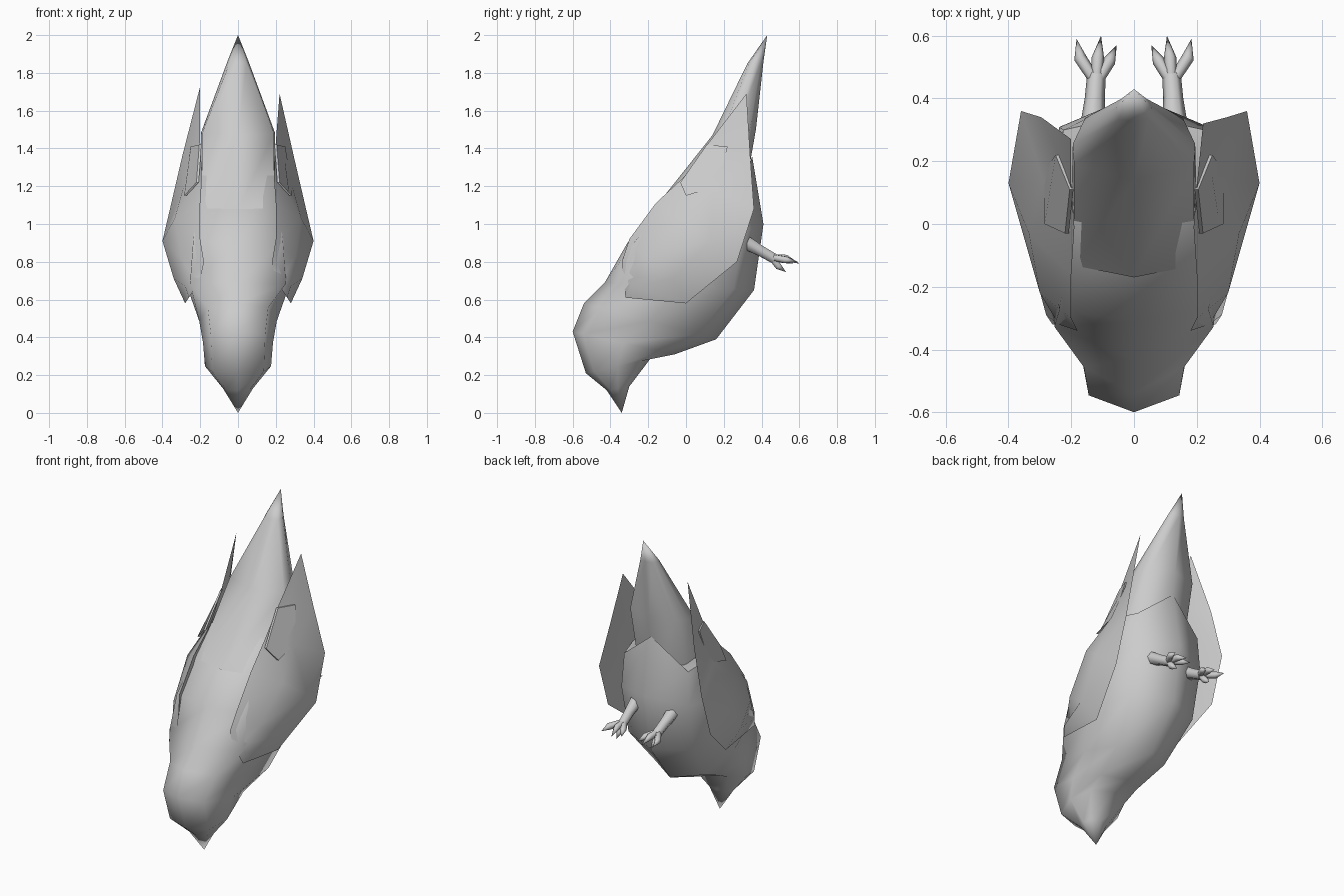
import bpy, bmesh, math
from mathutils import Vector

if "Cube" in bpy.data.objects:
    bpy.data.objects.remove(bpy.data.objects["Cube"])


def finish(name, bm, angle):
    bmesh.ops.recalc_face_normals(bm, faces=bm.faces)
    me = bpy.data.meshes.new(name)
    bm.to_mesh(me)
    bm.free()
    ob = bpy.data.objects.new(name, me)
    bpy.context.collection.objects.link(ob)
    bpy.ops.object.select_all(action='DESELECT')
    ob.select_set(True)
    bpy.context.view_layer.objects.active = ob
    bpy.ops.object.shade_smooth_by_angle(angle=math.radians(angle))
    return ob


def loft(name, rings, start=None, end=None, angle=75):
    """Skin closed rings; either end closes on a point or with a cap."""
    bm = bmesh.new()
    rows = [[bm.verts.new(p) for p in r] for r in rings]
    n = len(rows[0])
    for a, b in zip(rows, rows[1:]):
        for i in range(n):
            j = (i + 1) % n
            bm.faces.new((a[i], a[j], b[j], b[i]))
    for row, tip in ((rows[0], start), (rows[-1], end)):
        if tip is None:
            bm.faces.new(row)
        else:
            t = bm.verts.new(tip)
            for i in range(n):
                bm.faces.new((row[i], row[(i + 1) % n], t))
    return finish(name, bm, angle)


def section(dy, dz, vy, vz, w, drop=0, flat=.10, back=.78, belly=.72):
    """Eight-sided ring between a back point and a belly point."""
    prof = [(0, 0), (flat, back), (.5, 1), (.86, belly), (1, 0),
            (.86, -belly), (.5, -1), (flat, -back)]
    return [(w * k, dy + (vy - dy) * t, dz + (vz - dz) * t - drop * abs(k) * t)
            for t, k in prof]


def tube(name, pts, radii, sides=6):
    pts = [Vector(p) for p in pts]
    rings = []
    for i, r in enumerate(radii):
        d = pts[min(i + 1, len(pts) - 1)] - pts[max(i - 1, 0)]
        q = d.to_track_quat('Z', 'Y')
        rings.append([pts[i] + q @ Vector((r * math.cos(a), r * math.sin(a), 0))
                      for a in (math.tau * k / sides for k in range(sides))])
    return loft(name, rings, end=pts[-1] if len(pts) > len(radii) else None)


# Head, neck and body in one skin, hanging beak-down
loft("body", [
    section(-.42, .12, -.30, .14, .08, flat=.15),
    section(-.53, .21, -.19, .285, .175, flat=.12),
    section(-.60, .43, -.06, .31, .185, flat=.10),
    section(-.54, .58, .16, .39, .205, flat=.12, belly=.85),
    section(-.43, .69, .36, .65, .27, flat=.13, back=.94, belly=.85),
    section(-.31, .90, .41, 1.0, .28, .03, .05, .85, .85),
    section(-.01, 1.26, .35, 1.36, .25, .22, .05, .78, .9),
], start=(0, -.34, 0))

# Wedge tail with keeled underside, flush with the back
loft("tail", [
    section(-.17, 1.08, .30, 1.10, .20, flat=.08, back=.95, belly=.85),
    section(.14, 1.47, .37, 1.50, .195, flat=.22, back=.98, belly=.8),
    section(.325, 1.85, .41, 1.86, .058),
], end=(0, .43, 2.0))

# Folded wing rows: back edge, shoulder bulge, outer ridge, belly edge
wing_rows = [
    ((.18, -.34, .80), (.24, -.32, .72), (.28, -.29, .67), (.26, -.32, .61)),
    ((.20, -.30, .92), (.30, -.22, .82), (.34, -.07, .71), (.28, 0, .58)),
    ((.20, -.16, 1.11), (.335, -.03, 1.03), (.40, .13, .91), (.36, .27, .80)),
    ((.19, -.01, 1.25), (.235, .05, 1.22), (.29, .14, 1.19), (.36, .36, 1.08)),
    ((.20, .12, 1.43), (.225, .18, 1.41), (.25, .24, 1.40), (.295, .34, 1.36)),
]
feather = [(.205, .11, 1.42), (.25, .22, 1.41), (.285, .17, 1.20),
           (.285, -.0, 1.15), (.22, -.03, 1.22)]
# Toes: bend point and claw tip
toes = [((.078, .52, .81), (.055, .57, .79)), ((.115, .53, .82), (.105, .60, .79)),
        ((.172, .53, .81), (.183, .59, .80)), ((.125, .49, .775), (.12, .53, .745))]

for side, s, tip in (("right", 1, (.22, .32, 1.69)), ("left", -1, (.20, .27, 1.73))):
    def m(p, dx=0):
        return Vector(((p[0] + dx) * s, p[1], p[2]))

    # Wing shell with slightly hollow inner face
    rings = []
    for d, b, r, v in wing_rows:
        inner = (Vector(d) + Vector(v)) / 2
        rings.append([m(d), m(b), m(r), m(v), m(inner, -.02)])
    loft(side + "_wing", rings, end=m(tip))
    # Small raised feather on the wing
    loft(side + "_covert_feather", [[m(p, -.012) for p in feather], [m(p) for p in feather]], angle=30)
    # Leg and toes
    tube(side + "_leg", [m((.13, .31, .905)), m((.125, .40, .855)), m((.12, .47, .815))],
         [.042, .032, .03])
    for k, (bend, claw) in enumerate(toes):
        tube(f"{side}_toe_{k + 1}", [m((.12, .45, .825)), m(bend), m(claw)], [.018, .02])
